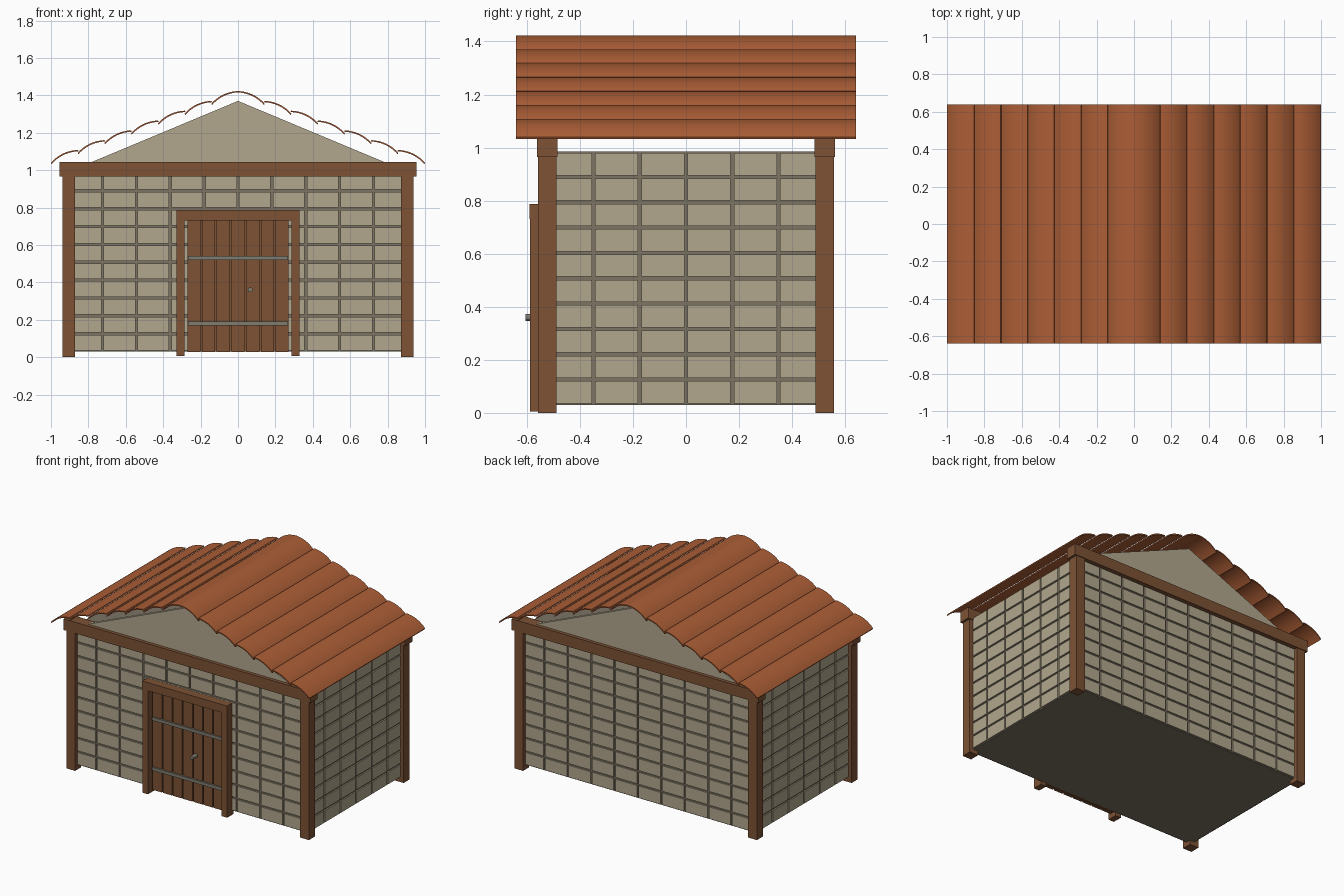
import bpy, bmesh, math
from mathutils import Matrix, Vector

if "Cube" in bpy.data.objects:
    bpy.data.objects.remove(bpy.data.objects["Cube"])


def material(name, rgb):
    # 8-bit display colour to linear
    lin = [((c / 255 + 0.055) / 1.055) ** 2.4 for c in rgb] + [1]
    m = bpy.data.materials.new(name)
    m.use_nodes = True
    m.diffuse_color = lin
    bsdf = m.node_tree.nodes["Principled BSDF"]
    bsdf.inputs["Base Color"].default_value = lin
    bsdf.inputs["Roughness"].default_value = 0.8
    return m


STONE = material("pale stone", (178, 167, 142))
MORTAR = material("grey mortar", (124, 116, 100))
WOOD = material("brown wood", (125, 82, 52))
TILE = material("terracotta", (172, 94, 54))
IRON = material("dull iron", (128, 124, 112))


def finish(name, bm, mat):
    bmesh.ops.recalc_face_normals(bm, faces=bm.faces)
    me = bpy.data.meshes.new(name)
    bm.to_mesh(me)
    bm.free()
    me.materials.append(mat)
    ob = bpy.data.objects.new(name, me)
    bpy.context.collection.objects.link(ob)
    return ob


def add_box(bm, lo, hi):
    lo, hi = Vector(lo), Vector(hi)
    m = Matrix.Translation((lo + hi) / 2) @ Matrix.Diagonal((*(hi - lo), 1))
    bmesh.ops.create_cube(bm, size=1, matrix=m)


def box(name, lo, hi, mat):
    bm = bmesh.new()
    add_box(bm, lo, hi)
    return finish(name, bm, mat)


# Main sizes
HX, HY = 0.905, 0.523       # wall half sizes, also post centres
Z0, Z1 = 0.03, 0.985        # wall bottom and top
POST, BEAM_TOP = 0.034, 1.043

# Mortar core, with its underside as the floor
box("mortar_core", (-HX, -HY, Z0), (HX, HY, Z1), MORTAR)


# Stone blocks laid in a plain grid on each wall
def block_wall(name, half, dist, cols, angle):
    bm = bmesh.new()
    rows, gap, out = 10, 0.006, 0.009
    w, h = 2 * half / cols, (Z1 - Z0) / rows
    for c in range(cols):
        for r in range(rows):
            x, z = -half + c * w, Z0 + r * h
            add_box(bm, (x + gap, -dist - out, z + gap),
                    (x + w - gap, -dist + out, z + h - gap))
    bm.transform(Matrix.Rotation(angle, 4, "Z"))
    finish(name, bm, STONE)


block_wall("front_blocks", HX, HY, 10, 0)
block_wall("right_blocks", HY, HX, 6, math.pi / 2)
block_wall("back_blocks", HX, HY, 10, math.pi)
block_wall("left_blocks", HY, HX, 6, -math.pi / 2)

# Corner posts, long beams and gables
for sy, end in ((-1, "front"), (1, "back")):
    for sx, side in ((-1, "right"), (1, "left")):
        x, y = sx * HX, sy * HY
        box(f"{end}_{side}_post", (x - POST, y - POST, 0), (x + POST, y + POST, 0.97), WOOD)
    y = sy * HY
    box(f"{end}_beam", (-0.955, y - 0.039, 0.965), (0.955, y + 0.039, BEAM_TOP), WOOD)

    bm = bmesh.new()
    tri = [bm.verts.new((x, y - 0.015, z)) for x, z in ((-0.91, 0.99), (0.91, 0.99), (0, 1.37))]
    ext = bmesh.ops.extrude_face_region(bm, geom=[bm.faces.new(tri)])
    moved = [v for v in ext["geom"] if isinstance(v, bmesh.types.BMVert)]
    bmesh.ops.translate(bm, verts=moved, vec=(0, 0.03, 0))
    # close the side left open by the extrusion
    bmesh.ops.holes_fill(bm, edges=[e for e in bm.edges if e.is_boundary])
    finish(f"{end}_gable", bm, STONE)


# Curved roof tiles, stepping up each slope to the ridge
def roof_slope(name, sx):
    bm = bmesh.new()
    count, steps, thick, depth = 7, 8, 0.008, 0.64
    pitch, rise = 1 / count, 0.0525
    for i in range(count):
        top = Vector((max(0, 0.856 - i * pitch), 1.108 + i * rise))
        low = Vector((1 - i * pitch, 1.04 + i * rise))
        chord = low - top
        normal = Vector((-chord.y, chord.x)).normalized()
        rings = []
        for k in range(steps + 1):
            t = k / steps
            p = top + chord * t + normal * 0.0165 * 4 * t * (1 - t)
            q = p - normal * thick
            rings.append([bm.verts.new((sx * max(0, v.x), y, v.y))
                          for v, y in ((p, -depth), (p, depth), (q, depth), (q, -depth))])
        for a, b in zip(rings, rings[1:]):
            for j in range(4):
                bm.faces.new((a[j], a[(j + 1) % 4], b[(j + 1) % 4], b[j]))
        bm.faces.new(rings[0])
        bm.faces.new(rings[-1])
    ob = finish(name, bm, TILE)
    bpy.ops.object.select_all(action="DESELECT")
    ob.select_set(True)
    bpy.context.view_layer.objects.active = ob
    bpy.ops.object.shade_smooth_by_angle(angle=math.radians(30))


roof_slope("roof_right", -1)
roof_slope("roof_left", 1)

# Door frame
for sx, side in ((-1, "right"), (1, "left")):
    a, b = sorted((sx * 0.285, sx * 0.328))
    box(f"door_{side}_jamb", (a, -0.588, 0.005), (b, -0.52, 0.74), WOOD)
box("door_lintel", (-0.328, -0.59, 0.73), (0.328, -0.52, 0.787), WOOD)

# Door planks on a backing board
box("door_backing", (-0.27, -0.54, 0.03), (0.27, -0.52, 0.73), WOOD)
bm = bmesh.new()
PLANKS = 7
width = 0.55 / PLANKS
for i in range(PLANKS):
    x = -0.275 + i * width
    add_box(bm, (x + 0.004, -0.556, 0.028), (x + width - 0.004, -0.53, 0.73))
finish("door_planks", bm, WOOD)

# Iron straps and knob
for z, place in ((0.18, "lower"), (0.53, "upper")):
    box(f"{place}_strap", (-0.268, -0.567, z - 0.011), (0.268, -0.55, z + 0.011), IRON)
bm = bmesh.new()
bmesh.ops.create_cone(bm, cap_ends=True, segments=12, radius1=0.013, radius2=0.013, depth=0.055,
                      matrix=Matrix.Translation((0.065, -0.577, 0.36)) @ Matrix.Rotation(math.pi / 2, 4, "X"))
finish("door_knob", bm, IRON)
